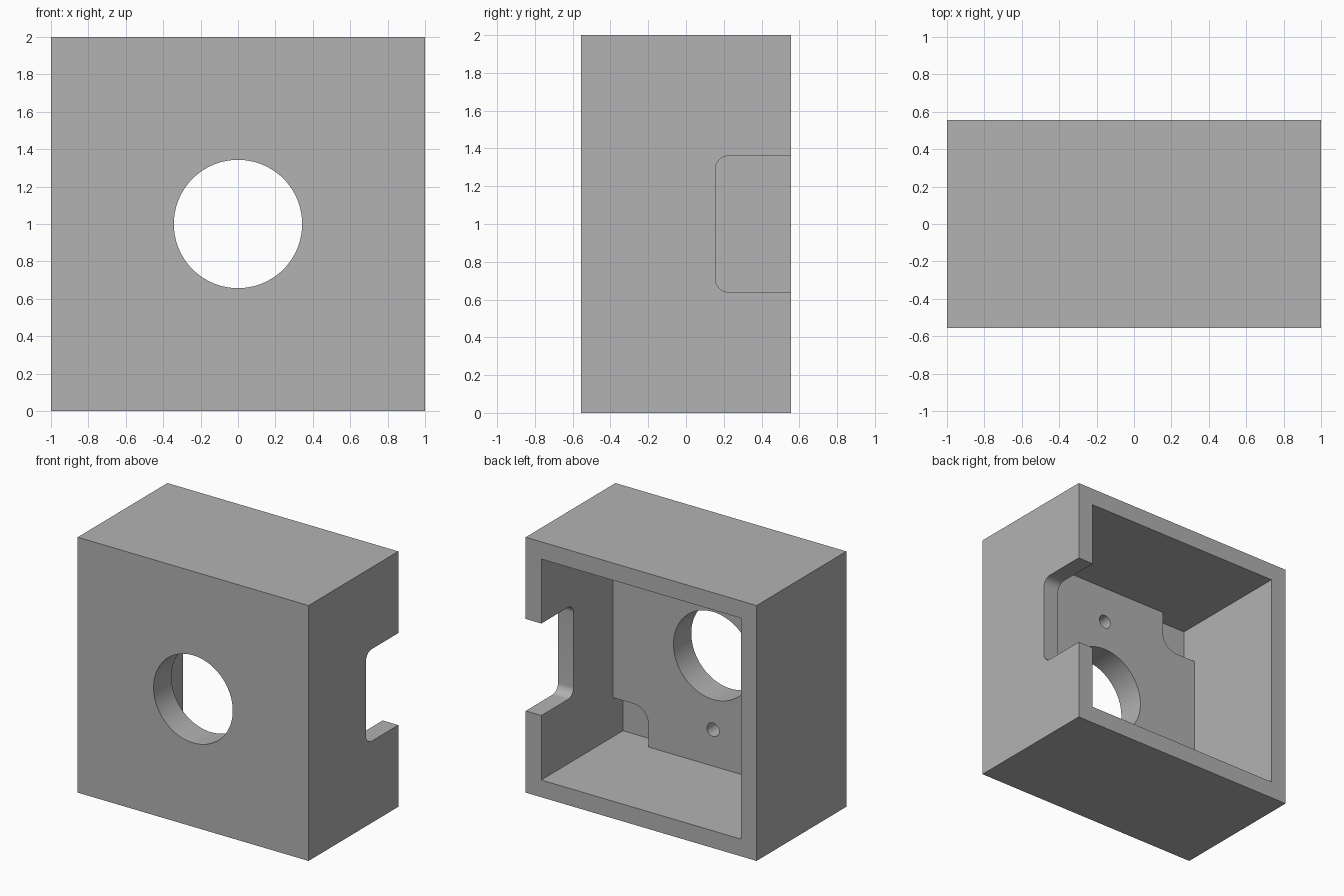
import bpy
import bmesh
from math import cos, sin, pi, radians
from mathutils import Vector

if "Cube" in bpy.data.objects:
    bpy.data.objects.remove(bpy.data.objects["Cube"], do_unlink=True)

DEPTH, INNER = 0.555, 0.865         # half depth, half width of the cavity
FLOOR, PLATE = -0.455, -0.335       # pocket floor and raised plate levels

grey = bpy.data.materials.new("plain_grey")
grey.use_nodes = True
colour = (0.448, 0.448, 0.448, 1)
grey.diffuse_color = colour
grey.node_tree.nodes["Principled BSDF"].inputs["Base Color"].default_value = colour


def arc(cx, cy, r, start, end, steps):
    angles = [radians(start + (end - start) * i / steps) for i in range(steps + 1)]
    return [(cx + r * cos(a), cy + r * sin(a)) for a in angles]


def prism(name, outline, place, start, end):
    """Extrude a 2D outline from start to end; place maps (u, v, w) to x, y, z."""
    bm = bmesh.new()
    base = bm.faces.new([bm.verts.new(place(u, v, start)) for u, v in outline])
    top = bmesh.ops.extrude_face_region(bm, geom=[base])["geom"]
    shift = Vector(place(0, 0, end)) - Vector(place(0, 0, start))
    bmesh.ops.translate(bm, vec=shift, verts=[g for g in top if isinstance(g, bmesh.types.BMVert)])
    bmesh.ops.recalc_face_normals(bm, faces=bm.faces)
    mesh = bpy.data.meshes.new(name)
    bm.to_mesh(mesh)
    bm.free()
    mesh.materials.append(grey)
    obj = bpy.data.objects.new(name, mesh)
    bpy.context.collection.objects.link(obj)
    return obj


def along_y(u, v, w):
    return (u, w, v + 1)


def along_x(u, v, w):
    return (w, u, v + 1)


def square(h):
    return [(-h, -h), (h, -h), (h, h), (-h, h)]


def combine(target, tool, operation):
    mod = target.modifiers.new(tool.name, "BOOLEAN")
    mod.object, mod.operation, mod.solver = tool, operation, "EXACT"
    bpy.context.view_layer.objects.active = target
    bpy.ops.object.modifier_apply(modifier=mod.name)
    bpy.data.objects.remove(tool, do_unlink=True)


# Open-backed box
housing = prism("housing", square(1), along_y, -DEPTH, DEPTH)
combine(housing, prism("cavity", square(INNER), along_y, FLOOR, 0.8), "DIFFERENCE")

# Raised cross-shaped plate, leaving a rounded pocket in each corner
edge, step, r = 0.93, 0.56, 0.13
quarter = [(edge, step)] + arc(step + r, step + r, r, 270, 180, 10) + [(step, edge)]
quarter[1:-1] = [(x, y) for x, y in quarter[1:-1]]
outline = []
for sx, sy in ((1, 1), (-1, 1), (-1, -1), (1, -1)):
    part = [(sx * x, sy * y) for x, y in quarter]
    outline += part if sx * sy > 0 else part[::-1]
combine(housing, prism("plate", outline, along_y, -0.5, PLATE), "UNION")

# Large bore through the front
bore = arc(0, 0, 0.343, 0, 360, 96)[:-1]
combine(housing, prism("bore", bore, along_y, -0.8, 0), "DIFFERENCE")

# Blind screw holes above and below the bore
for z in (-0.58, 0.58):
    hole = arc(0, z, 0.053, 0, 360, 32)[:-1]
    combine(housing, prism("screw_hole", hole, along_y, -0.49, 0), "DIFFERENCE")

# Rounded notch in the left wall, open to the back
half, front, r = 0.36, 0.155, 0.07
notch = ([(0.8, half)] + arc(front + r, half - r, r, 90, 180, 10)
         + arc(front + r, r - half, r, 180, 270, 10) + [(0.8, -half)])
combine(housing, prism("notch", notch, along_x, 0.5, 1.3), "DIFFERENCE")

# Smooth the curved walls, keep corners crisp
bpy.ops.object.select_all(action="DESELECT")
housing.select_set(True)
bpy.context.view_layer.objects.active = housing
bpy.ops.object.shade_smooth_by_angle(angle=radians(30))
